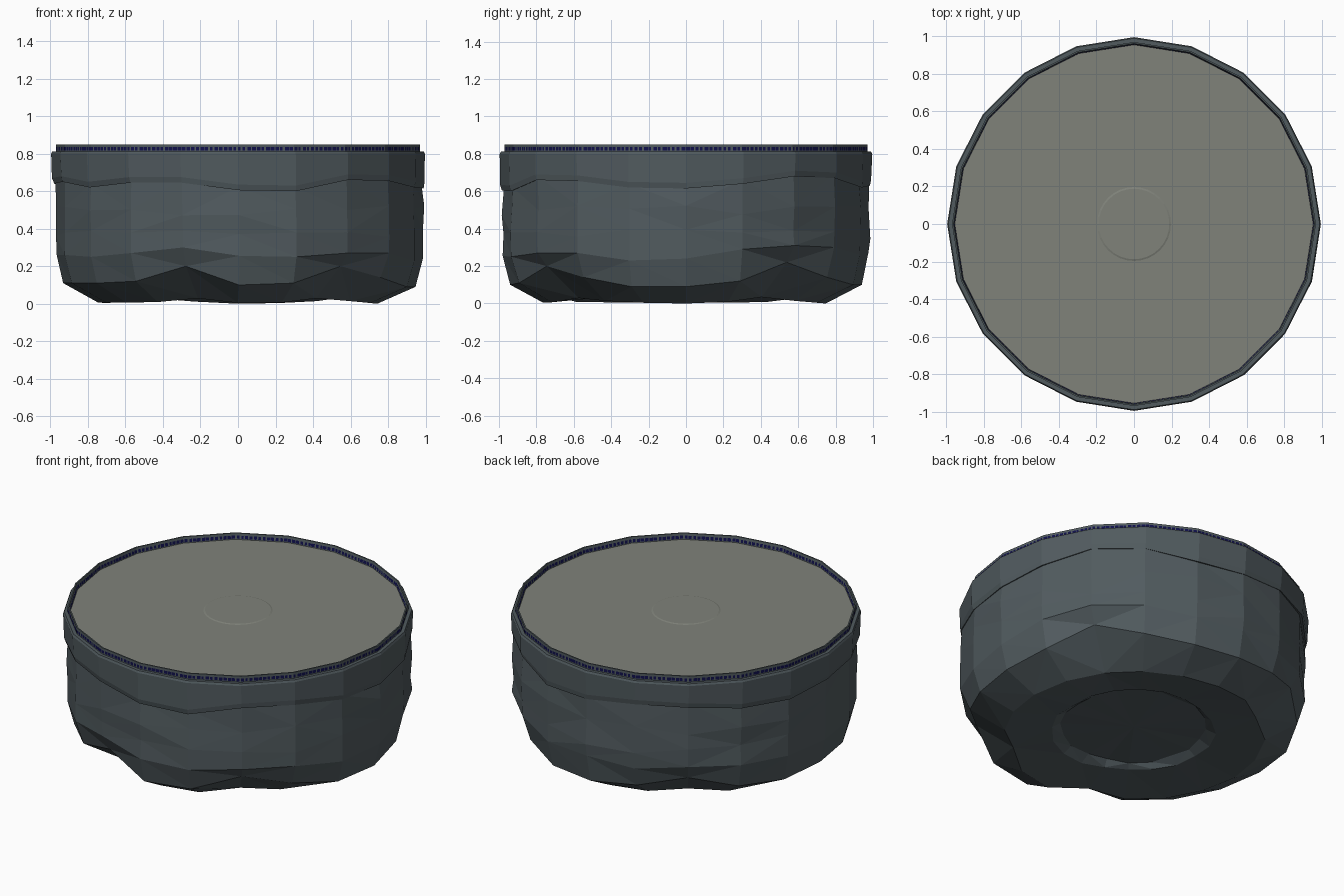
import bpy, bmesh, math, random

if "Cube" in bpy.data.objects:
    bpy.data.objects.remove(bpy.data.objects["Cube"])

random.seed(4)
N = 20


def material(name, col):
    m = bpy.data.materials.new(name)
    m.diffuse_color = (*col, 1)
    m.use_nodes = True
    m.node_tree.nodes["Principled BSDF"].inputs["Base Color"].default_value = m.diffuse_color
    return m


slate = material("slate stone", (0.082, 0.104, 0.114))
floor_grey = material("warm grey", (0.215, 0.225, 0.195))
navy = material("navy", (0.005, 0.005, 0.07))


def ring(bm, radii, heights, n=N, dx=0):
    """Ring of vertices; radius and height may be a number or a list."""
    out = []
    for i in range(n):
        a = 2 * math.pi * i / n
        r = radii[i] if isinstance(radii, list) else radii
        z = heights[i] if isinstance(heights, list) else heights
        out.append(bm.verts.new((r * math.cos(a) + dx, r * math.sin(a), z)))
    return out


def bridge(bm, a, b):
    n = len(a)
    for i in range(n):
        j = (i + 1) % n
        bm.faces.new((a[i], a[j], b[j], b[i]))


def finish(bm, name, mat):
    bmesh.ops.recalc_face_normals(bm, faces=bm.faces[:])
    me = bpy.data.meshes.new(name)
    bm.to_mesh(me)
    bm.free()
    ob = bpy.data.objects.new(name, me)
    bpy.context.collection.objects.link(ob)
    me.materials.append(mat)
    return ob


def wobble(base, amount):
    return [base + random.uniform(-amount, amount) for _ in range(N)]


# Heights every 18 degrees, starting at +x and going anticlockwise
seam = [.615, .64, .68, .67, .62, .63, .66, .66, .63, .62,
        .64, .65, .62, .645, .645, .605, .60, .66, .655, .62]
shoulder = [.24, .29, .31, .30, .26, .27, .25, .28, .27, .26,
            .26, .26, .25, .27, .30, .255, .25, .27, .27, .23]
lip = [.09, .12, .22, .14, .10, .10, .13, .19, .12, .10,
       .11, .11, .11, .12, .20, .10, .11, .20, .14, .09]

# Rough lower rock with chamfered lip, undercut foot and hollow underside
bm = bmesh.new()
foot_r = [.75 - .5 * max(0, h - .10) + random.uniform(-.015, .015) for h in lip]
foot_z = [0.004 + 0.25 * max(0, h - .10) for h in lip]
foot_z[0] = foot_z[5] = 0
rows = [ring(bm, wobble(.41, .015), wobble(.07, .006)),
        ring(bm, wobble(.46, .015), wobble(.04, .008)),
        ring(bm, foot_r, foot_z),
        ring(bm, [.94 - .2 * max(0, h - .1) for h in lip], lip, dx=.006),
        ring(bm, wobble(.980, .006), shoulder, dx=.008),
        ring(bm, wobble(.981, .006), wobble(.37, .03), dx=.008),
        ring(bm, wobble(.981, .005), wobble(.50, .03), dx=.007),
        ring(bm, wobble(.976, .004), [s + .02 for s in seam], dx=.005)]
for a, b in zip(rows, rows[1:]):
    bridge(bm, a, b)
centre = bm.verts.new((0, 0, .065))
for i in range(N):
    bm.faces.new((rows[0][(i + 1) % N], rows[0][i], centre))
bm.faces.new(rows[-1])
bmesh.ops.triangulate(bm, faces=bm.faces[:])
finish(bm, "rock_base", slate)

# Overhanging upper band
bm = bmesh.new()
rows = [ring(bm, .95, [s + .012 for s in seam]),
        ring(bm, wobble(.986, .004), seam, dx=.004),
        ring(bm, wobble(.992, .003), [s + .03 for s in seam], dx=.003),
        ring(bm, .996, .80),
        ring(bm, .990, .812),
        ring(bm, .94, .812)]
for a, b in zip(rows, rows[1:] + rows[:1]):
    bridge(bm, a, b)
finish(bm, "upper_band", slate)

# Thin raised rim around the floor
bm = bmesh.new()
rows = [ring(bm, .970, .805), ring(bm, .970, .85),
        ring(bm, .962, .85), ring(bm, .954, .805)]
for a, b in zip(rows, rows[1:] + rows[:1]):
    bridge(bm, a, b)
finish(bm, "rim", slate)

# Broken navy line along both faces of the rim
bm = bmesh.new()
DASH = 12
for r_low, r_high in ((.9712, .9712), (.9553, .9585)):
    for i in range(N):
        a0, a1 = (2 * math.pi * (i + k) / N for k in (0, 1))
        for d in range(DASH):
            t0 = d / DASH
            t1 = t0 + random.uniform(.5, .9) / DASH
            vs = []
            for t, r, z in ((t0, r_low, .818), (t1, r_low, .818),
                            (t1, r_high, .836), (t0, r_high, .836)):
                x = r * (math.cos(a0) * (1 - t) + math.cos(a1) * t)
                y = r * (math.sin(a0) * (1 - t) + math.sin(a1) * t)
                vs.append(bm.verts.new((x, y, z)))
            bm.faces.new(vs)
finish(bm, "rim_line", navy)

# Sunken floor
bm = bmesh.new()
low, top = ring(bm, .957, .78), ring(bm, .957, .813)
bridge(bm, low, top)
bm.faces.new(low)
bm.faces.new(top)
finish(bm, "floor", floor_grey)

# Low round plate in the middle of the floor
bm = bmesh.new()
low, top = ring(bm, .20, .812, 32), ring(bm, .188, .816, 32)
bridge(bm, low, top)
bm.faces.new(low)
bm.faces.new(top)
finish(bm, "centre_plate", floor_grey)
